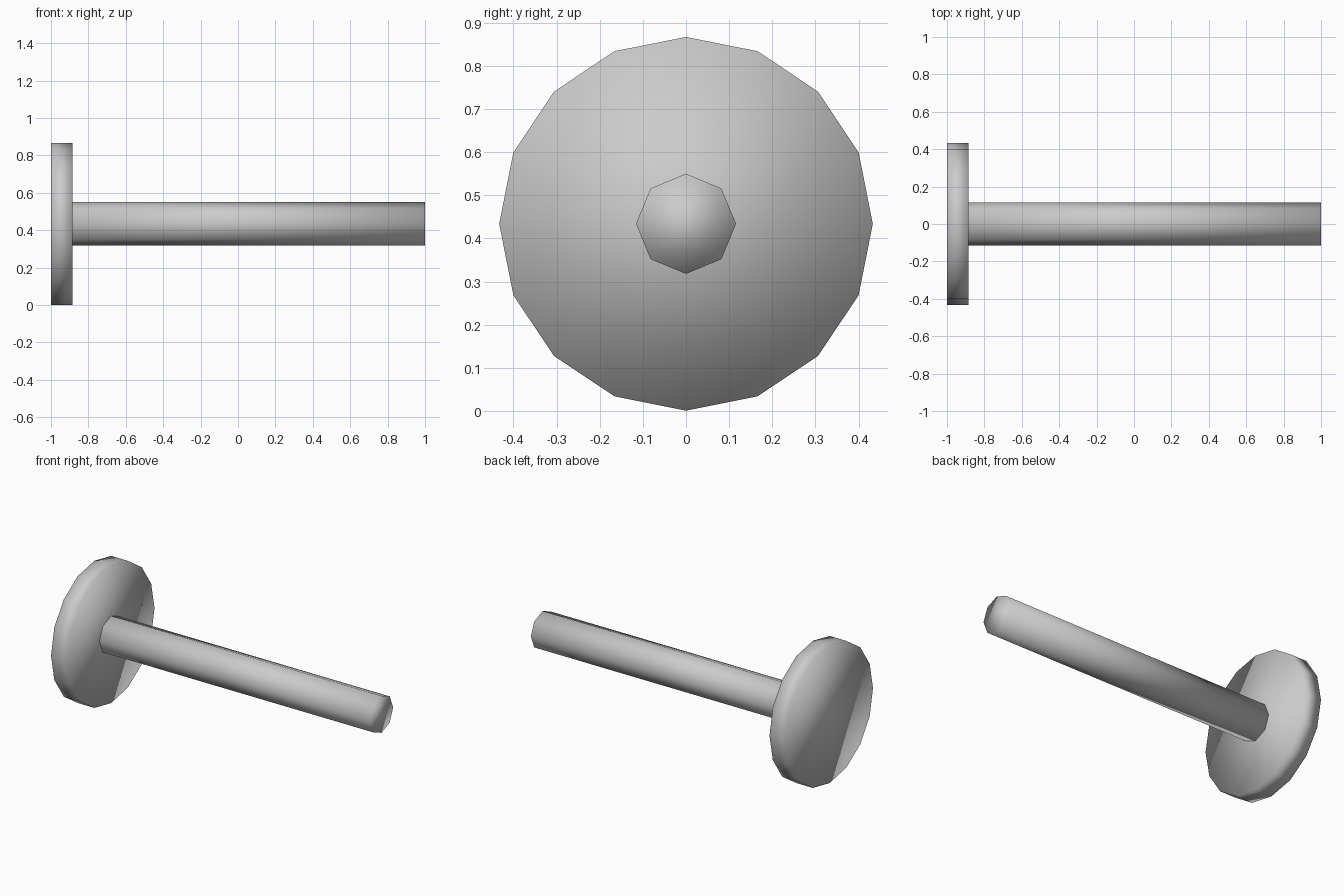
import bpy
import math

if "Cube" in bpy.data.objects:
    bpy.data.objects.remove(bpy.data.objects["Cube"])

CENTRE_Z = 0.434

grey = bpy.data.materials.new("plain_grey")
grey.diffuse_color = (0.6, 0.6, 0.6, 1)
grey.use_nodes = True
grey.node_tree.nodes["Principled BSDF"].inputs["Base Color"].default_value = grey.diffuse_color


def rod(name, sides, radius, x0, x1):
    """Smooth-shaded cylinder lying along x, with a corner at the top."""
    bpy.ops.mesh.primitive_cylinder_add(
        vertices=sides, radius=radius, depth=x1 - x0,
        location=((x0 + x1) / 2, 0, CENTRE_Z), rotation=(0, math.pi / 2, 0))
    obj = bpy.context.object
    obj.name = name
    obj.data.materials.append(grey)
    bpy.ops.object.shade_smooth()
    return obj


# Wide flat head
rod("head", 16, 0.433, -1.0, -0.885)
# Long thin shaft
rod("shaft", 8, 0.116, -0.885, 1.0)
